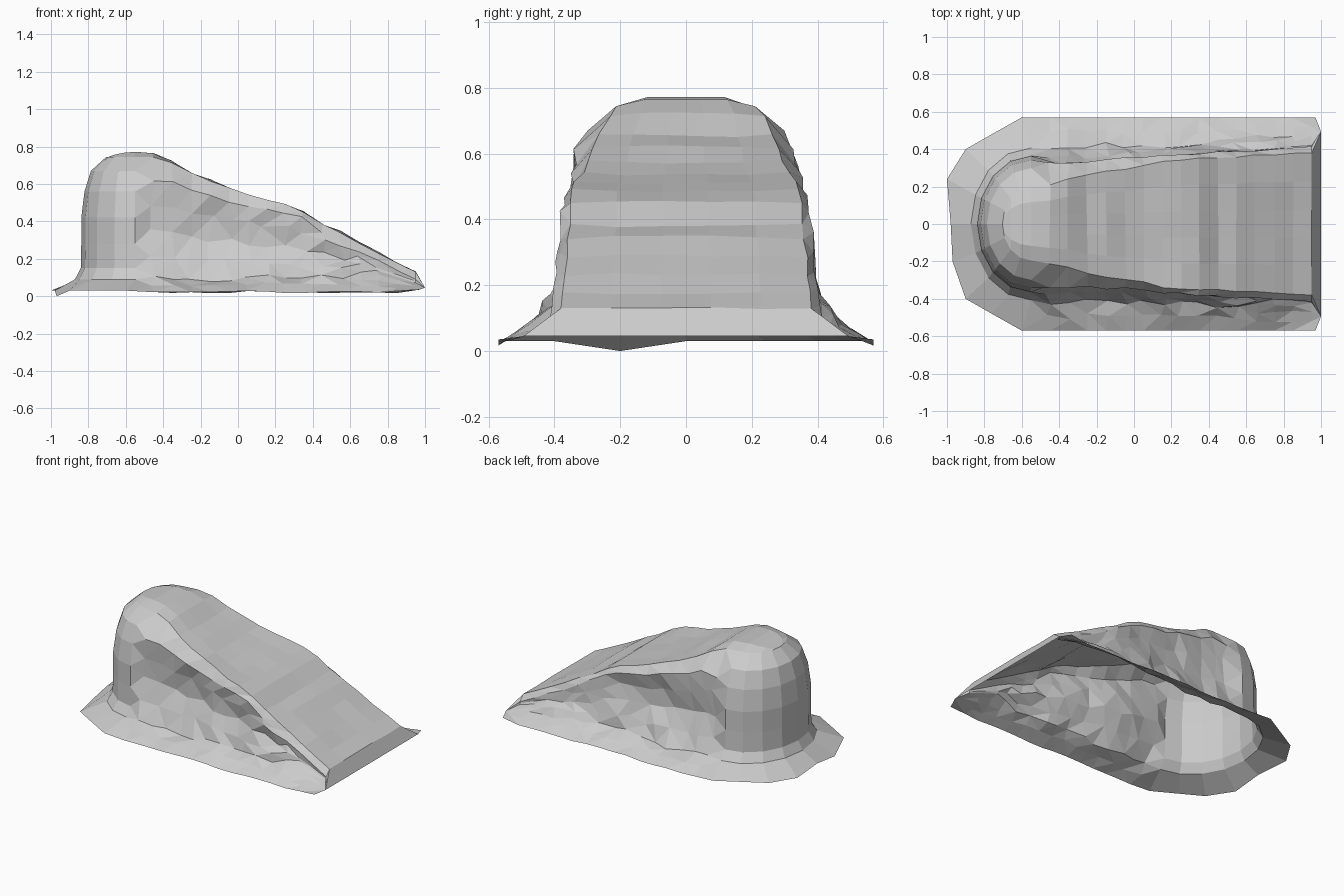
import bpy, bmesh, math, random

if "Cube" in bpy.data.objects:
    bpy.data.objects.remove(bpy.data.objects["Cube"])
random.seed(7)


def lerp(table, x):
    """Piecewise-linear lookup in a list of (x, value)."""
    if x <= table[0][0]:
        return table[0][1]
    for (a, u), (b, v) in zip(table, table[1:]):
        if x <= b:
            return u + (v - u) * (x - a) / (b - a)
    return table[-1][1]


# ramp profiles along x: crest height, flat-top half width, bevel edge, bevel drop, wall foot
CREST = [(-.6, .755), (-.4, .745), (-.2, .635), (0, .565), (.1, .53), (.3, .485),
         (.45, .39), (.6, .32), (.7, .255), (.85, .18), (.95, .13)]
FLAT = [(-.55, .2), (-.4, .22), (-.2, .28), (0, .3), (.2, .345), (.95, .38)]
EDGE = [(-.55, .33), (-.3, .335), (0, .35), (.3, .375), (.6, .39), (.95, .415)]
DROP = [(-.45, .14), (-.3, .1), (-.2, .08), (.3, .04), (.95, .04)]
FOOT = [(-.5, .10), (-.2, .08), (.2, .11), (.5, .1), (.8, .075), (.95, .055)]
RECESS = [(-.55, .0), (-.4, .03), (-.15, .035), (.1, .015), (.4, .005), (.95, 0)]


def jit(a):
    return random.uniform(-a, a)


def side_station(x, side):
    """Points from skirt rim up to flat top for one x on one side."""
    zt, ye = lerp(CREST, x), lerp(EDGE, x)
    ze, zf, rec = zt - lerp(DROP, x), lerp(FOOT, x), lerp(RECESS, x)
    end = x > .94
    r = 0 if end else min(.018, max(0, ze - zf) * .1)
    foot = .42 + .05 * max(0, min(1, (x - .2) / .5))
    pts = [(.97 if end else x, .57, .035 if end else .022 + jit(.006)),
           (x + jit(r), (foot + .57) / 2 + jit(r), zf * .66 + jit(r * .4)),
           (x + jit(r), foot + jit(r), zf + jit(r * .7))]
    for f in (.22, .48, .76):
        y = foot + (ye - foot) * min(1, f * 1.9) - rec * math.sin(math.pi * f)
        pts.append((x + jit(r * 1.6), y + jit(r * .9), zf + (ze - zf) * f + jit(r)))
    pts += [(x + jit(r * .7), ye + jit(r * .5), ze + jit(r * .7)),
            (x + jit(r * .4), lerp(FLAT, x) + jit(r * .4), zt - r * .2)]
    return [(px, side * py, pz) for px, py, pz in pts]


# rounded back: (scale, height) from skirt middle up to top
DOME = [(1.13, .09), (1.02, .15), (1.01, .28), (1.01, .42), (.95, .56), (.83, .67), (.54, .745)]
RIM = [(-.6, -.57), (-.76, -.48), (-.9, -.4), (-.97, -.2), (-.98, 0), (-1, .24),
       (-.9, .4), (-.76, .48), (-.6, .57)]


def back_station(i):
    a = math.radians(270 - 22.5 * i)
    rx, ry = RIM[i]
    pts = [(rx, ry, 0 if i == 3 else .03)]
    for s, z in DOME:
        pts.append((-.55 + .285 * s * math.cos(a), .36 * s * math.sin(a), z))
    return pts


xs = [.95 - .1 * i for i in range(15)]
stations = [side_station(x, -1) for x in xs]
stations += [back_station(i) for i in range(9)]
stations += [side_station(x, 1) for x in reversed(xs)]

bm = bmesh.new()
cols = [[bm.verts.new(p) for p in st] for st in stations]

# skirt, side walls and bevel
walls = []
for i, (a, b) in enumerate(zip(cols, cols[1:])):
    for k in range(len(a) - 1):
        f = bm.faces.new((a[k], b[k], b[k + 1], a[k + 1]))
        if not 14 < i < 23:
            walls.append(f)

# top surface: strips across from one side to the other
half = len(cols) // 2
rows = []
for i in range(half):
    l, r = cols[i][-1], cols[-1 - i][-1]
    row = [l]
    bump = {13: .01, 14: .02, 15: .027, 16: .022, 17: .012}.get(i, 0)
    wave = jit(.009) if 0 < i < 13 else 0
    for t in (.2, .4, .6, .8):
        co = l.co.lerp(r.co, t)
        co.z += bump + wave + (jit(.004) if i < 14 else 0)
        row.append(bm.verts.new(co))
    rows.append(row + [r])
for a, b in zip(rows, rows[1:]):
    for k in range(5):
        bm.faces.new((a[k], b[k], b[k + 1], a[k + 1]))
tip = cols[half][-1]
for k in range(5):
    bm.faces.new((rows[-1][k], tip, rows[-1][k + 1]))

# front lip of the ramp, ending at the skirt corners
low = [cols[0][0]] + [bm.verts.new((1, v.co.y * 1.3, .045)) for v in rows[0]] + [cols[-1][0]]
for k in range(5):
    bm.faces.new((low[k + 1], rows[0][k], rows[0][k + 1], low[k + 2]))
for col, v in ((cols[0], low[1]), (cols[-1], low[-2])):
    for k in range(len(col) - 1):
        bm.faces.new((v, col[k], col[k + 1]))

bmesh.ops.triangulate(bm, faces=walls)
bmesh.ops.recalc_face_normals(bm, faces=bm.faces)
if sum(f.normal.z * f.calc_area() for f in bm.faces) < 0:
    bmesh.ops.reverse_faces(bm, faces=bm.faces)

me = bpy.data.meshes.new("rock_ramp")
bm.to_mesh(me)
bm.free()
bpy.context.collection.objects.link(bpy.data.objects.new("rock_ramp", me))
